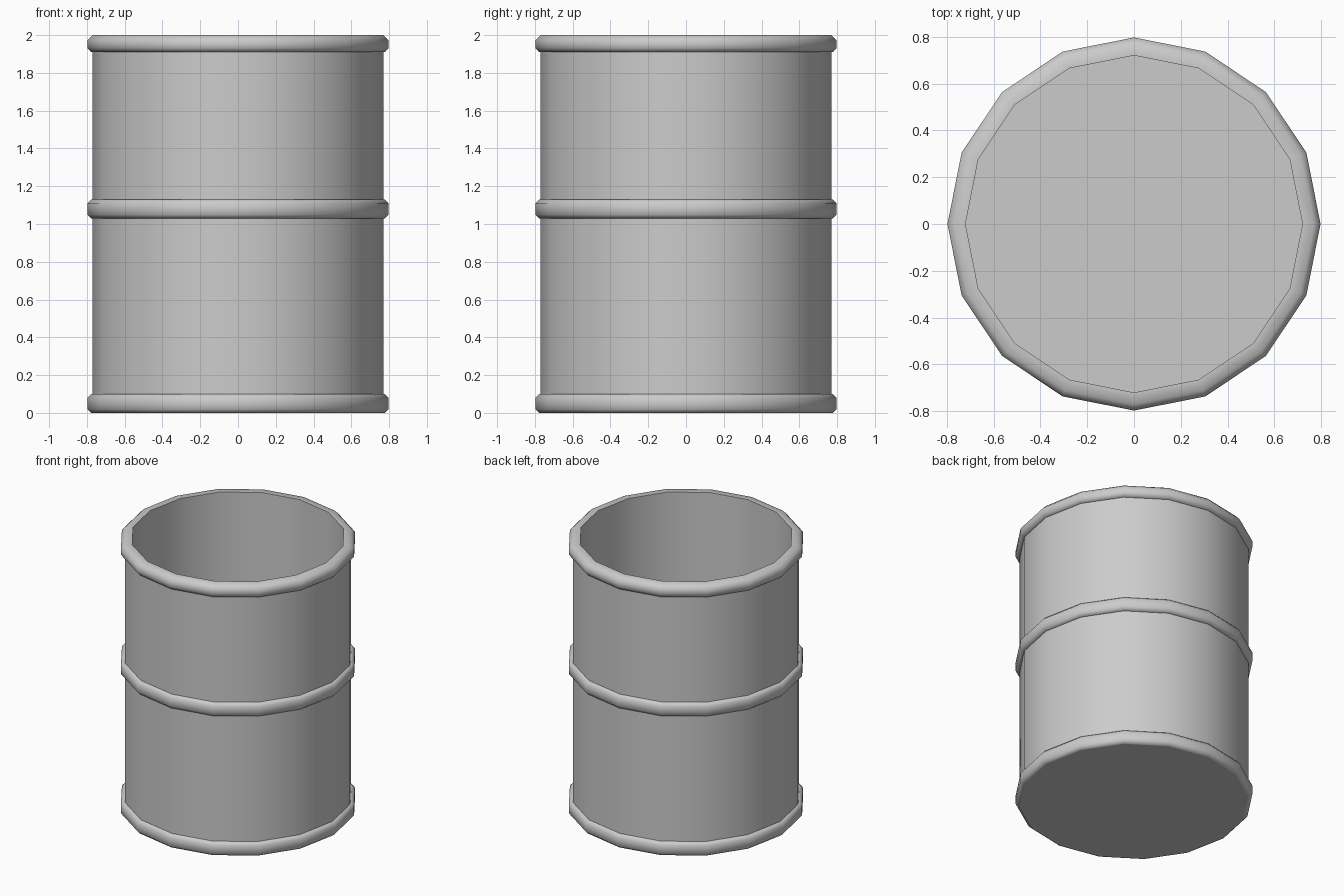
import bpy, bmesh
from math import cos, sin, pi, radians

if "Cube" in bpy.data.objects:
    bpy.data.objects.remove(bpy.data.objects["Cube"])

SIDES = 16


def lathe(name, profile, cap_start=False, cap_end=False):
    """Spin an (r, z) profile around z, listed so that faces point outwards."""
    bm = bmesh.new()
    rings = [[bm.verts.new((r * cos(2 * pi * i / SIDES), r * sin(2 * pi * i / SIDES), z))
              for i in range(SIDES)] for r, z in profile]
    for a, b in zip(rings, rings[1:]):
        for i in range(SIDES):
            j = (i + 1) % SIDES
            bm.faces.new((a[i], a[j], b[j], b[i]))
    if cap_start:
        bm.faces.new(rings[0][::-1])
    if cap_end:
        bm.faces.new(rings[-1])
    mesh = bpy.data.meshes.new(name)
    bm.to_mesh(mesh)
    bm.free()
    ob = bpy.data.objects.new(name, mesh)
    bpy.context.collection.objects.link(ob)
    bpy.ops.object.select_all(action='DESELECT')
    ob.select_set(True)
    bpy.context.view_layer.objects.active = ob
    bpy.ops.object.shade_smooth_by_angle(angle=radians(50))
    return ob


WALL, OUT, INNER = 0.77, 0.797, 0.72

# Outer wall with closed underside
lathe("outer_wall", [(WALL, 0.0), (WALL, 1.95)], cap_start=True)

# Open interior with floor
lathe("inner_lining", [(INNER, 2.0), (INNER, 0.04)], cap_end=True)

# Bottom and middle hoops
for name, z0, z1 in (("bottom_hoop", 0.0, 0.10), ("middle_hoop", 1.03, 1.13)):
    lathe(name, [(WALL - 0.005, z0), (WALL + 0.008, z0), (OUT, z0 + 0.02),
                 (OUT, z1 - 0.02), (WALL + 0.008, z1), (WALL - 0.005, z1)])

# Top rim folding over to the inner lining
lathe("top_rim", [(WALL - 0.005, 1.91), (WALL + 0.008, 1.91), (OUT, 1.932),
                  (OUT, 1.972), (WALL, 2.0), (INNER, 2.0)])
